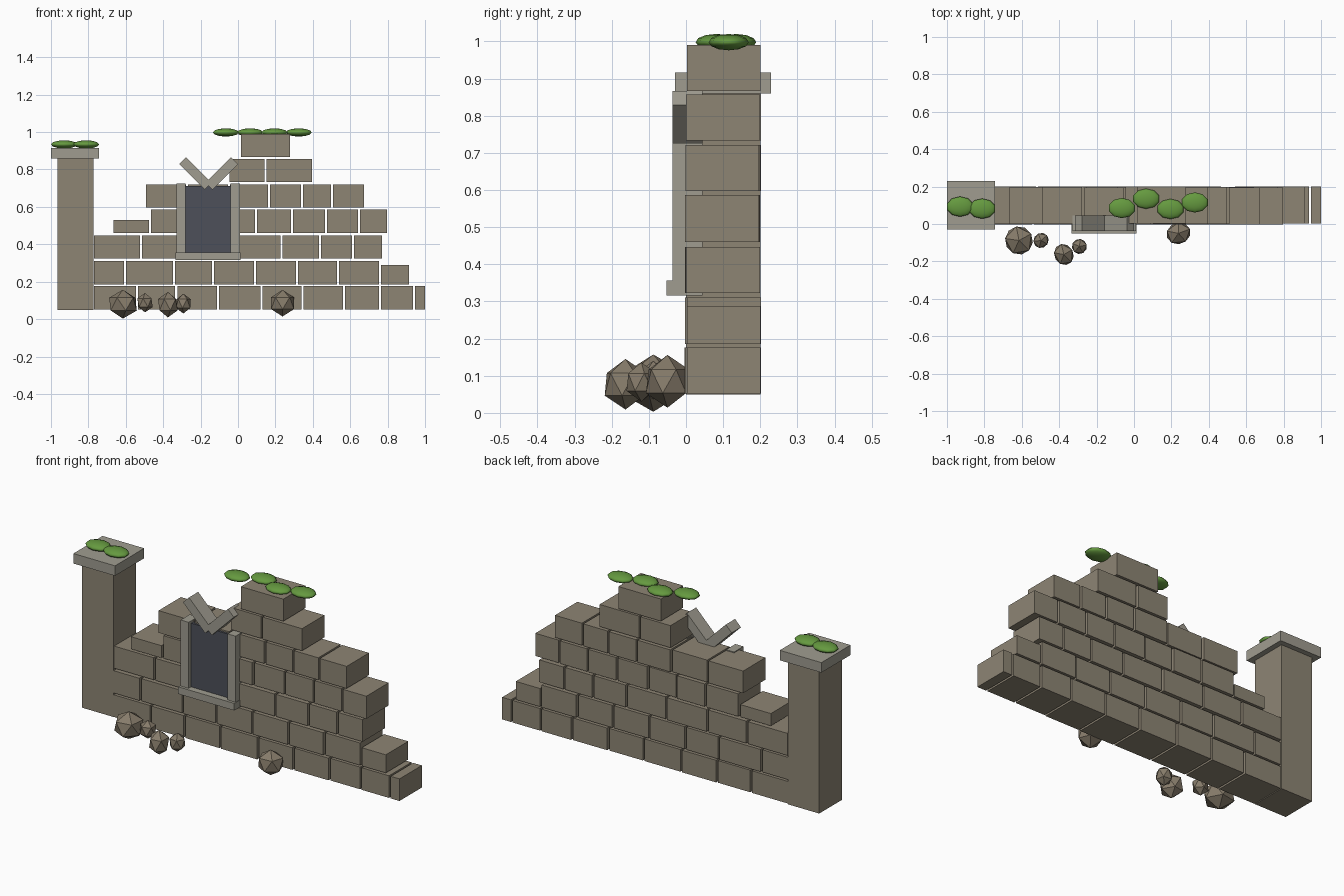
import bpy, random
from math import radians
from mathutils import Vector

random.seed(4)


def material(name, rgb):
    m = bpy.data.materials.new(name)
    m.diffuse_color = (*rgb, 1)
    return m


STONE = material("stone", (0.27, 0.235, 0.175))
TRIM = material("trim", (0.35, 0.335, 0.28))
GLASS = material("dark_pane", (0.075, 0.08, 0.10))
MOSS = material("moss", (0.13, 0.32, 0.05))
ROCK = material("rubble", (0.24, 0.20, 0.145))


def finish(name, mat):
    ob = bpy.context.object
    ob.name = name
    ob.data.materials.append(mat)
    return ob


def box(name, mat, x, y, z, tilt=0):
    """Box from (min, max) pairs, optionally tilted about the y axis."""
    lo, hi = Vector((x[0], y[0], z[0])), Vector((x[1], y[1], z[1]))
    bpy.ops.mesh.primitive_cube_add(size=1, location=(lo + hi) / 2, rotation=(0, radians(tilt), 0))
    bpy.context.object.scale = hi - lo
    return finish(name, mat)


# Wall courses: bottom, top, and the x edges of the bricks
GAP = 0.011
courses = [
    (0.052, 0.176, [-0.775, -0.54, -0.33, -0.108, 0.126, 0.345, 0.567, 0.76, 0.94, 1.005]),
    (0.186, 0.311, [-0.775, -0.605, -0.342, -0.134, 0.091, 0.315, 0.535, 0.76]),
    (0.323, 0.447, [-0.775, -0.519, -0.273, -0.016, 0.232, 0.438, 0.615, 0.776]),
    (0.460, 0.587, [-0.47, -0.262, -0.08, 0.096, 0.289, 0.47, 0.647, 0.803]),
    (0.597, 0.721, [-0.498, -0.273, -0.048, 0.165, 0.342, 0.503, 0.68]),
    (0.733, 0.857, [-0.05, 0.147, 0.402]),
    (0.866, 0.990, [0.01, 0.284]),
]


def brick(name, x0, x1, z0, z1):
    j = random.uniform(-0.004, 0.004)
    box(name, STONE, (x0 + GAP / 2, x1 - GAP / 2), (j, 0.198 + j), (z0, z1))


for c, (z0, z1, edges) in enumerate(courses, 1):
    for i, (x0, x1) in enumerate(zip(edges, edges[1:]), 1):
        brick(f"course_{c}_brick_{i}", x0, x1, z0, z1)
# Broken half-height bricks at the ends
brick("broken_brick_right", 0.76, 0.92, 0.186, 0.288)
brick("broken_brick_left", -0.67, -0.47, 0.460, 0.529)

# Corner pillar
for i in range(5):
    z = 0.05 + i * 0.162
    box(f"pillar_block_{i + 1}", STONE, (-0.966, -0.772), (0, 0.2), (z, z + 0.162))
box("pillar_cap", TRIM, (-1.0, -0.742), (-0.029, 0.229), (0.86, 0.916))

# Blind window applied to the front of the wall
box("window_pane", GLASS, (-0.285, -0.03), (-0.015, 0.03), (0.35, 0.713))
box("window_sill", TRIM, (-0.335, 0.013), (-0.052, 0.045), (0.316, 0.356))
for side, x in (("left", -0.305), ("right", -0.014)):
    box(f"window_jamb_{side}", TRIM, (x - 0.025, x + 0.025), (-0.037, 0.045), (0.354, 0.726))
# Fallen gable pieces forming a V
for side, x, tilt in (("left", -0.228, 45), ("right", -0.087, -45)):
    box(f"gable_piece_{side}", TRIM, (x - 0.097, x + 0.097), (-0.037, 0.045), (0.753, 0.805), tilt)

# Moss clumps
moss = [(-0.93, 0.093, 0.934), (-0.812, 0.082, 0.934), (-0.065, 0.085, 0.998),
        (0.065, 0.135, 0.998), (0.195, 0.08, 0.998), (0.325, 0.115, 0.998)]
for i, p in enumerate(moss, 1):
    bpy.ops.mesh.primitive_uv_sphere_add(segments=10, ring_count=6, radius=1, location=p)
    bpy.context.object.scale = (0.073, 0.054, 0.022)
    bpy.ops.object.shade_smooth()
    finish(f"moss_clump_{i}", MOSS)

# Rubble: centre and radii
rubble = [((-0.615, -0.088, 0.08), (0.083, 0.085, 0.077)),
          ((-0.497, -0.088, 0.088), (0.047, 0.044, 0.052)),
          ((-0.375, -0.163, 0.077), (0.057, 0.065, 0.068)),
          ((-0.292, -0.12, 0.083), (0.045, 0.045, 0.053)),
          ((0.238, -0.05, 0.085), (0.073, 0.064, 0.071))]
for i, (p, r) in enumerate(rubble, 1):
    bpy.ops.mesh.primitive_ico_sphere_add(subdivisions=1, radius=1, location=p,
                                          rotation=(0, 0, random.uniform(0, 1.2)))
    bpy.context.object.scale = r
    finish(f"rubble_{i}", ROCK)
